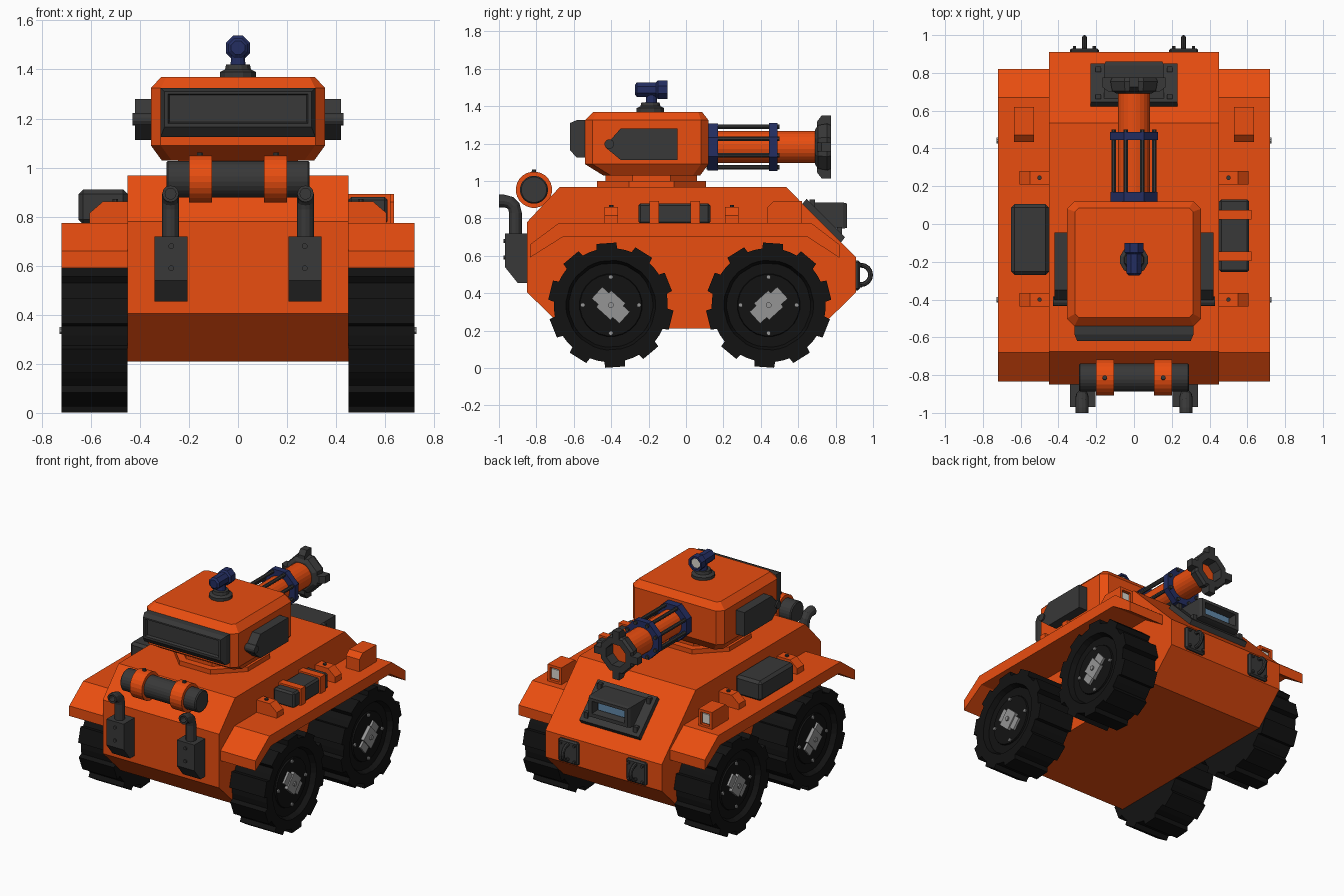
import bpy, bmesh
from math import sin, cos, pi, radians
from mathutils import Vector

if "Cube" in bpy.data.objects:
    bpy.data.objects.remove(bpy.data.objects["Cube"])


def mat(name, *rgb):
    m = bpy.data.materials.new(name)
    m.diffuse_color = (*rgb, 1)
    m.use_nodes = True
    m.node_tree.nodes["Principled BSDF"].inputs["Base Color"].default_value = m.diffuse_color
    return m


ORANGE = mat("orange", 0.82, 0.075, 0.005)
DARK = mat("dark_grey", 0.04, 0.04, 0.04)
BLACK = mat("rubber", 0.006, 0.006, 0.006)
NAVY = mat("navy", 0.017, 0.027, 0.12)
STEEL = mat("steel", 0.3, 0.3, 0.3)
GLASS = mat("glass", 0.12, 0.25, 0.4)
LENS = mat("lens", 0.7, 0.68, 0.62)


def loft(name, rings, m, mirror=False, closed=False):
    """Skin equal-count rings of points; cap the ends unless closed."""
    bm = bmesh.new()
    vs = [[bm.verts.new(p) for p in r] for r in rings]
    n = len(rings[0])
    for a, b in zip(vs, vs[1:] + (vs[:1] if closed else [])):
        for i in range(n):
            j = (i + 1) % n
            bm.faces.new((a[i], a[j], b[j], b[i]))
    if not closed:
        bm.faces.new(vs[0][::-1])
        bm.faces.new(vs[-1])
    bmesh.ops.recalc_face_normals(bm, faces=bm.faces)
    me = bpy.data.meshes.new(name)
    bm.to_mesh(me)
    bm.free()
    me.materials.append(m)
    ob = bpy.data.objects.new(name, me)
    bpy.context.collection.objects.link(ob)
    if mirror:
        ob.modifiers.new("Mirror", 'MIRROR')
    return ob


def place(axis, t, u, v):
    return {'X': (t, u, v), 'Y': (u, t, v), 'Z': (u, v, t)}[axis]


def prism(name, axis, pts, a, b, m, mirror=False):
    return loft(name, [[place(axis, t, *p) for p in pts] for t in (a, b)], m, mirror)


def box(name, x, y, z, m, mirror=False, bevel=0):
    pts = [(x[0], y[0]), (x[1], y[0]), (x[1], y[1]), (x[0], y[1])]
    ob = prism(name, 'Z', pts, z[0], z[1], m, mirror)
    if bevel:
        b = ob.modifiers.new("Bevel", 'BEVEL')
        b.width, b.segments = bevel, 1
    return ob


def turned(name, axis, c, prof, m, n=24, mirror=False, phase=0.5):
    """Turned part: prof lists (position, radius) along the axis, c is the centre line."""
    rings = []
    for t, r in prof:
        rings.append([place(axis, t, c[0] + r * cos(2 * pi * (i + phase) / n),
                            c[1] + r * sin(2 * pi * (i + phase) / n)) for i in range(n)])
    return loft(name, rings, m, mirror)


def rect_y(y, x0, x1, z0, z1):
    return [(x0, y, z0), (x1, y, z0), (x1, y, z1), (x0, y, z1)]


# Hull and fenders
prism("hull", 'X', [(-.675, .968), (.535, .968), (.91, .59), (.91, .405), (.71, .21),
                    (-.65, .21), (-.85, .405), (-.85, .78)], -.45, .45, ORANGE)
prism("fender", 'X', [(-.835, .66), (-.68, .775), (.67, .775), (.82, .66), (.82, .59),
                      (.65, .70), (-.66, .70), (-.835, .59)], .45, .72, ORANGE, True)

# Wheels: toothed tyre with a dished face, hub and bolts
def wheel(cy, phase, tilt, cz=.336):
    def ring(x, r_out, r_in):
        pts = []
        for k in range(10):
            for off, r in ((-9, r_out), (9, r_out), (10.5, r_in), (18, r_in), (25.5, r_in)):
                a = radians(phase + k * 36 + off)
                pts.append((x, cy + r * cos(a), cz + r * sin(a)))
        return pts
    loft("tyre", [ring(.45, .336, .305), ring(.72, .336, .305), ring(.72, .24, .24),
                  ring(.685, .225, .225)], BLACK, True)
    turned("wheel_disc", 'X', (cy, cz), [(.68, .17), (.695, .165)], BLACK, 24, True)
    for nm, l, w, x in (("hub_bar", .10, .042, .71), ("hub_centre", .052, .06, .718)):
        c, s = cos(tilt), sin(tilt)
        pts = [(cy + u * c - v * s, cz + u * s + v * c)
               for u, v in ((-l, -w), (l, -w), (l, w), (-l, w))]
        prism(nm, 'X', pts, .68, x, STEEL, True)
    turned("hub_cap", 'X', (cy, cz), [(.70, .016), (.727, .016)], STEEL, 8, True)
    for k in range(4):
        turned("wheel_bolt", 'X', (cy + .15 * cos(k * pi / 2), cz + .15 * sin(k * pi / 2)),
               [(.68, .012), (.705, .012)], STEEL, 8, True)


wheel(-.402, 94, radians(-42))
wheel(.442, 86, radians(42))

# Turret ring and chamfered turret body
turned("turret_ring_lower", 'Z', (0, -.185), [(.96, .315), (1.0, .315)], ORANGE, 8)
turned("turret_ring_upper", 'Z', (0, -.185), [(.99, .265), (1.035, .265)], ORANGE, 8)


def chamfered(z, hx, y0, y1, c=.04):
    return [(-hx + c, y0, z), (hx - c, y0, z), (hx, y0 + c, z), (hx, y1 - c, z),
            (hx - c, y1, z), (-hx + c, y1, z), (-hx, y1 - c, z), (-hx, y0 + c, z)]


loft("turret", [chamfered(1.028, .31, -.44, .075), chamfered(1.09, .355, -.54, .12),
                chamfered(1.325, .355, -.54, .12), chamfered(1.37, .312, -.495, .085, .02)], ORANGE)
prism("turret_side_box", 'X', [(-.425, 1.195), (-.35, 1.28), (-.045, 1.28), (-.045, 1.113),
                               (-.35, 1.113), (-.425, 1.175)], .34, .42, DARK, True)
turned("side_box_knob", 'X', (-.41, 1.197), [(.34, .026), (.43, .026)], DARK, 12, True)
loft("turret_rear_box", [rect_y(y, -x, x, a, b) for y, x, a, b in (
    (-.53, .315, 1.125, 1.325), (-.585, .315, 1.125, 1.325), (-.62, .30, 1.165, 1.31),
    (-.62, .285, 1.18, 1.30), (-.60, .28, 1.185, 1.295))], DARK)

# Cannon: tube, collars, rods, muzzle with four lugs
GUN = (0, 1.182)
turned("cannon_tube", 'Y', GUN, [(.08, .086), (.70, .086)], ORANGE)
turned("cannon_collar_inner", 'Y', GUN, [(.115, .135), (.17, .135)], NAVY, 8)
turned("cannon_collar_outer", 'Y', GUN, [(.445, .138), (.488, .138)], NAVY, 8)
for k in range(8):
    a = 2 * pi * (k + .5) / 8
    turned("cannon_rod", 'Y', (.117 * cos(a), 1.182 + .117 * sin(a)),
           [(.11, .013), (.50, .013)], DARK, 8)
turned("muzzle", 'Y', GUN, [(.69, .10), (.705, .125), (.755, .135), (.775, .125),
                            (.775, .08), (.65, .08)], DARK, 8)
for k in range(4):
    c, s = cos(k * pi / 2), sin(k * pi / 2)
    rings = [[(r * c - w * s, y, 1.182 + r * s + w * c)
              for r, y in ((.11, .70), (.135, .70), (.168, .725), (.168, .775), (.11, .775))]
             for w in (-.025, .025)]
    loft("muzzle_lug", rings, DARK)

# Periscope camera on the turret roof
turned("periscope_base", 'Z', (0, -.19), [(1.365, .076), (1.39, .076), (1.40, .055), (1.42, .05)], DARK, 12)
turned("periscope_stem", 'Z', (0, -.185), [(1.41, .032), (1.47, .028)], NAVY, 12)
turned("periscope_head", 'Y', (0, 1.488), [(-.272, .03), (-.262, .043), (-.16, .043), (-.15, .054),
                                           (-.10, .054), (-.10, .04), (-.12, .038)], NAVY, 8)
turned("periscope_lens", 'Y', (0, 1.488), [(-.125, .038), (-.108, .034)], LENS, 8)

# Fuel drum with straps
DRUM = (-.813, .953)
turned("fuel_drum", 'X', DRUM, [(-.292, .068), (-.285, .075), (.285, .075), (.292, .068)], DARK)
turned("drum_strap", 'X', DRUM, [(.107, .097), (.20, .097)], ORANGE, 24, True)
turned("strap_bolt", 'Z', (.155, -.813), [(1.04, .014), (1.062, .012)], DARK, 8, True)

# Exhaust boxes and bent pipes
prism("exhaust_box", 'X', [(-.84, .72), (-.968, .72), (-.968, .54), (-.90, .455), (-.84, .455)],
      .205, .34, DARK, True)
for z in (.59, .68):
    turned("exhaust_bolt", 'Y', (.272, z), [(-.96, .012), (-.976, .012)], DARK, 8, True)
path = [(-.912, .70, 0), (-.912, .83, 0)]
path += [(-.972 + .06 * cos(a), .833 + .06 * sin(a), a) for a in (pi / 6, pi / 3, pi / 2)]
path += [(-1.0, .893, pi / 2)]
rings = []
for y, z, a in path + [path[-1]]:
    r = .022 if len(rings) == len(path) else .034
    rings.append([(.275 + r * cos(t), y + r * sin(t) * cos(a), z + r * sin(t) * sin(a))
                  for t in [2 * pi * i / 12 for i in range(12)]])
rings.append([(x, y + .05, z) for x, y, z in rings[-1]])
loft("exhaust_pipe", rings, DARK, True)

# Tow hooks on the nose
box("tow_plate", (.185, .34), (.90, .93), (.415, .575), DARK, True, .01)
for x in (.21, .315):
    for z in (.44, .55):
        turned("tow_bolt", 'Y', (x, z), [(.92, .01), (.942, .01)], DARK, 6, True)
rings = []
for i in range(16):
    a = 2 * pi * i / 16
    rings.append([(.262 + .013 * cos(t), .935 + (.052 + .013 * sin(t)) * cos(a),
                   .498 + (.052 + .013 * sin(t)) * sin(a)) for t in [pi * k / 4 for k in range(8)]])
loft("tow_ring", rings, DARK, True, closed=True)

# Driver's visor on the sloping front plate
prism("visor_plate", 'X', [(.62, .875), (.645, .905), (.85, .70), (.828, .67)], -.23, .23, DARK)
for x in (-.19, .19):
    for y in (.675, .82):
        box("visor_bolt", (x - .014, x + .014), (y - .014, y + .014),
            (1.52 - y, 1.575 - y), DARK)
loft("visor_hood", [rect_y(y, -x, x, a, b) for y, x, a, b in (
    (.66, .16, .745, .885), (.84, .16, .745, .885), (.86, .15, .75, .88),
    (.86, .125, .775, .86), (.81, .115, .785, .85))], DARK)
box("visor_glass", (-.105, .105), (.80, .82), (.79, .845), GLASS)

# Headlights and brackets on the fenders
loft("headlight", [rect_y(y, a, b, c, d) for y, a, b, c, d in (
    (.435, .53, .635, .77, .86), (.47, .53, .635, .77, .893), (.62, .53, .635, .77, .893),
    (.62, .548, .617, .79, .875), (.60, .548, .617, .79, .875))], ORANGE, True)
box("headlight_lens", (.555, .61), (.59, .612), (.80, .865), LENS, True)
for y in (-.40, .245):
    prism("fender_bracket", 'Y', [(.45, .77), (.605, .77), (.605, .815), (.55, .862), (.45, .862)],
          y - .036, y + .036, ORANGE, True)
    turned("bracket_bolt", 'Z', (.50, y), [(.85, .012), (.872, .012)], DARK, 8, True)

# Strapped crate on the right, stowage box on the left
box("crate", (.45, .61), (-.255, .13), (.77, .88), DARK, bevel=.012)
for y in (-.17, .05):
    box("crate_strap", (.45, .622), (y - .025, y + .025), (.77, .892), ORANGE)
box("stowage_box", (-.65, -.45), (-.27, .105), (.77, .91), DARK, bevel=.018)
